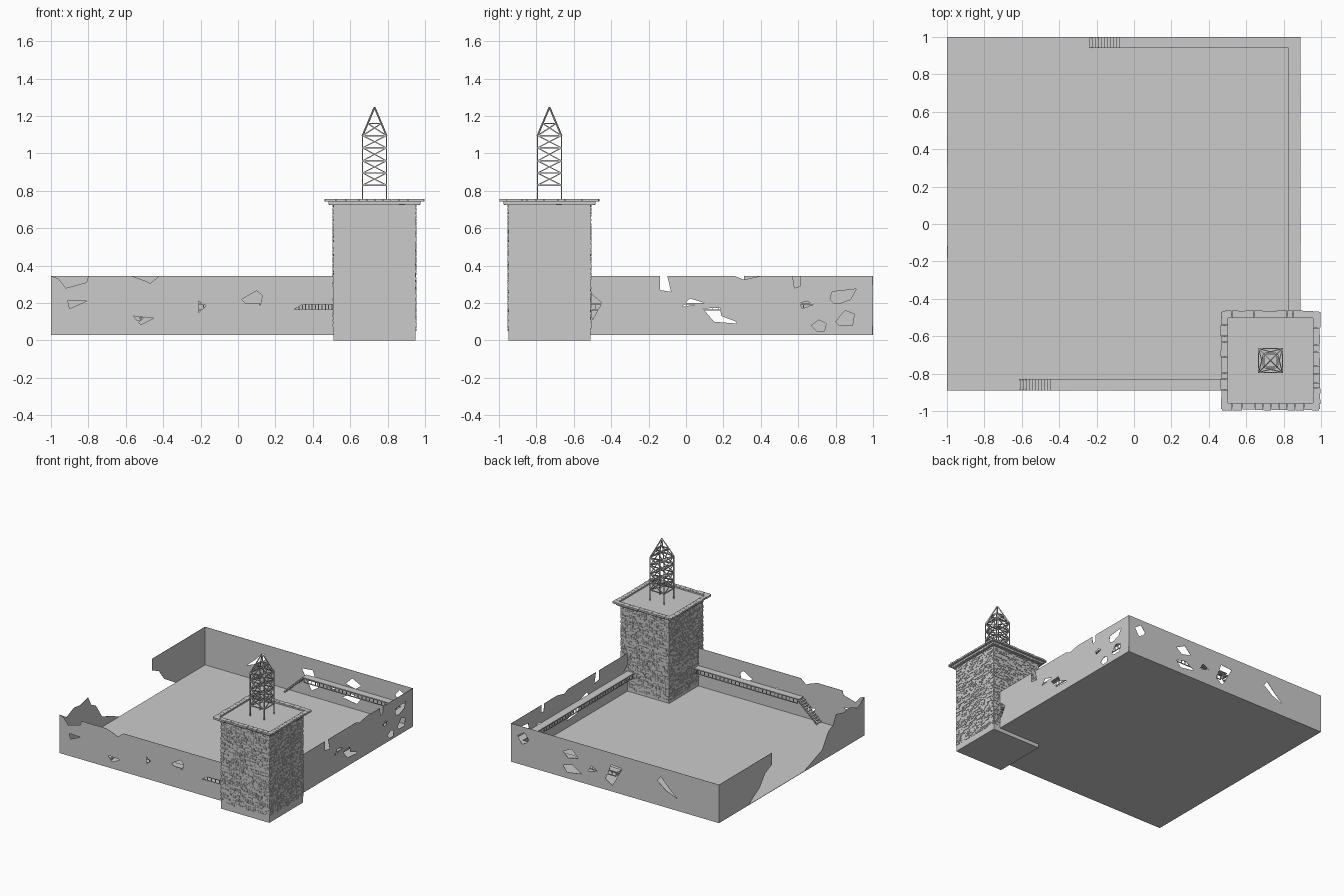
import bpy, bmesh, random
from math import pi
from mathutils import Matrix, Vector

if "Cube" in bpy.data.objects:
    bpy.data.objects.remove(bpy.data.objects["Cube"])

random.seed(4)
TX, TY = 0.73, -0.73           # tower centre
FLOOR, TOP = 0.03, 0.345       # wall bottom and top
DECK = 0.2                     # walkway height


def box(bm, lo, hi, m=Matrix()):
    lo, hi = Vector(lo), Vector(hi)
    s = Matrix.Diagonal((*(hi - lo), 1))
    bmesh.ops.create_cube(bm, size=1, matrix=m @ Matrix.Translation((lo + hi) / 2) @ s)


def beam(bm, a, b, t):
    a, b = Vector(a), Vector(b)
    d = b - a
    m = Matrix.Translation((a + b) / 2) @ d.to_track_quat('Z', 'Y').to_matrix().to_4x4()
    bmesh.ops.create_cube(bm, size=1, matrix=m @ Matrix.Diagonal((t, t, d.length, 1)))


def finish(name, bm):
    me = bpy.data.meshes.new(name)
    bm.to_mesh(me)
    bm.free()
    ob = bpy.data.objects.new(name, me)
    bpy.context.collection.objects.link(ob)
    return ob


def wall(name, loops, matrix):
    """Thin upright sheet: outlines and holes drawn as one filled 2D curve."""
    cu = bpy.data.curves.new(name, 'CURVE')
    cu.dimensions, cu.fill_mode, cu.extrude = '2D', 'BOTH', 0.001
    for pts in loops:
        sp = cu.splines.new('POLY')
        sp.points.add(len(pts) - 1)
        for p, (u, v) in zip(sp.points, pts):
            p.co = (u, v, 0, 1)
        sp.use_cyclic_u = True
    tmp = bpy.data.objects.new(name + "_curve", cu)
    bpy.context.collection.objects.link(tmp)
    dg = bpy.context.evaluated_depsgraph_get()
    me = bpy.data.meshes.new_from_object(tmp.evaluated_get(dg))
    bpy.data.objects.remove(tmp)
    me.transform(matrix)
    ob = bpy.data.objects.new(name, me)
    bpy.context.collection.objects.link(ob)


RX = Matrix.Rotation(pi / 2, 4, 'X')
RZ = Matrix.Rotation(pi / 2, 4, 'Z')

# courtyard floor
bm = bmesh.new()
box(bm, (-1, -0.89, FLOOR), (0.89, 1, FLOOR + 0.003))
finish("courtyard_floor", bm)

# broken walls: first loop is the outline, the rest are holes
wall("front_wall", [
    [(-1, FLOOR), (0.89, FLOOR), (0.89, TOP), (-0.42, TOP), (-0.47, .305), (-0.5, .32), (-0.57, TOP),
     (-0.8, TOP), (-0.81, .31), (-0.92, .28), (-0.96, .33), (-1, TOP)],
    [(-.91, .215), (-.81, .21), (-.9, .17)],
    [(-.56, .13), (-.45, .12), (-.52, .085)],
    [(-.21, .21), (-.17, .185), (-.21, .15)],
    [(.02, .22), (.1, .265), (.13, .24), (.12, .19), (.04, .2)],
    [(.29, .16), (.35, .195), (.55, .195), (.55, .165)],
], Matrix.Translation((0, -0.889, 0)) @ RX)
wall("back_wall", [
    [(-1, FLOOR), (0.89, FLOOR), (0.89, TOP), (-1, TOP)],
    [(.73, .25), (.77, .3), (.83, .26), (.79, .2), (.75, .22)],
    [(.28, .22), (.34, .28), (.42, .24), (.37, .2)],
    [(.25, .1), (.33, .15), (.42, .13), (.38, .08)],
    [(.1, .16), (.16, .19), (.19, .14)],
    [(-.12, .24), (-.02, .25), (.03, .12), (-.03, .08), (-.07, .15)],
    [(-.62, .13), (-.55, .19), (-.47, .27), (-.44, .23), (-.52, .17)],
], Matrix.Translation((0, 0.999, 0)) @ RX)
wall("right_wall", [
    [(-.89, FLOOR), (1, FLOOR), (1, TOP), (.61, TOP), (.61, .29), (.58, .28), (.57, TOP), (.4, TOP),
     (.31, .325), (.26, TOP), (-.1, TOP), (-.08, .26), (-.14, .27), (-.14, TOP), (-.89, TOP)],
    [(-.52, .26), (-.45, .2), (-.5, .11)],
    [(-.02, .18), (.02, .225), (.1, .2)],
    [(.09, .17), (.18, .175), (.19, .13), (.27, .1), (.27, .09), (.15, .1)],
    [(.61, .2), (.65, .21), (.68, .19), (.62, .17)],
    [(.67, .08), (.71, .11), (.75, .09), (.74, .05), (.7, .05)],
    [(.77, .22), (.78, .26), (.91, .275), (.88, .22), (.8, .19)],
    [(.8, .1), (.85, .16), (.9, .14), (.89, .08), (.82, .08)],
], Matrix.Translation((0.889, 0, 0)) @ RZ @ RX)
wall("left_wall", [
    [(-.89, FLOOR), (-.11, FLOOR), (-.2, .07), (-.34, .12), (-.42, .24), (-.48, .27), (-.52, TOP),
     (-.62, .32), (-.7, .33), (-.8, .29), (-.89, TOP)],
    [(.62, FLOOR), (1, FLOOR), (1, TOP), (.31, TOP), (.31, .25), (.4, .21), (.47, .12)],
], Matrix.Translation((-0.999, 0, 0)) @ RZ @ RX)


# wooden walkways with picketed undersides
def walkway(name, x0, y0, x1, y1):
    bm = bmesh.new()
    box(bm, (x0, y0, DECK - 0.008), (x1, y1, DECK))
    along_x = x1 - x0 > y1 - y0
    length = max(x1 - x0, y1 - y0)
    n = round(length / 0.035)
    for side in (0, 1):
        c = ((y0 + 0.003, y1 - 0.003) if along_x else (x0 + 0.003, x1 - 0.003))[side]
        pt = (lambda s, z: (x0 + s, c, z)) if along_x else (lambda s, z: (c, y0 + s, z))
        beam(bm, pt(0, 0.162), pt(length, 0.162), 0.006)
        for i in range(n + 1):
            beam(bm, pt(i * length / n, 0.16), pt(i * length / n, DECK - 0.004), 0.005)
    finish(name, bm)


def stairs(name, x0, x1, y0, y1, n=11):
    bm = bmesh.new()
    for i in range(n):
        xa, xb = x0 + (x1 - x0) * i / n, x0 + (x1 - x0) * (i + 1) / n
        z = FLOOR + (DECK - FLOOR) * (i + 1) / n
        box(bm, (xa, y0, z - 0.006), (xb, y1, z))
    for y in (y0 + 0.003, y1 - 0.003):
        beam(bm, (x0, y, FLOOR), (x1, y, DECK - 0.012), 0.006)
    finish(name, bm)


walkway("front_walkway", -0.43, -0.888, 0.52, -0.83)
walkway("back_walkway", -0.06, 0.94, 0.888, 0.998)
walkway("right_walkway", 0.825, -0.52, 0.888, 0.94)
stairs("front_stairs", -0.61, -0.43, -0.888, -0.83)
stairs("back_stairs", -0.24, -0.06, 0.94, 0.998)

# tower core
AT = Matrix.Translation((TX, TY, 0))
bm = bmesh.new()
box(bm, (-.22, -.22, 0), (.22, .22, 0.735), AT)
finish("tower_core", bm)


# courses of stones on one side, repeated round the tower
def course(bm, half, depth, z0, z1, lmin, lmax, jut, gap):
    for k in range(4):
        m = AT @ Matrix.Rotation(k * pi / 2, 4, 'Z')
        u = -half
        while u < half - 0.004:
            v = min(half, u + random.uniform(lmin, lmax))
            if half - v < lmin * 0.5:
                v = half
            d = random.uniform(0, jut)
            box(bm, (u + gap, -half - d, z0 + gap), (v - gap, -half + depth, z1 - gap), m)
            u = v


bm = bmesh.new()
ROWS, H = 54, 0.0125
for r in range(ROWS):
    course(bm, 0.2195, 0.004, 0.05 + r * H, 0.05 + (r + 1) * H, 0.018, 0.05, 0.005, 0.0007)
finish("tower_bricks", bm)

# roof slab and its stone rim
bm = bmesh.new()
box(bm, (-.245, -.245, 0.728), (.245, .245, 0.744), AT)
finish("roof_slab", bm)
bm = bmesh.new()
course(bm, 0.236, 0.03, 0.722, 0.738, 0.02, 0.05, 0.008, 0.001)
course(bm, 0.261, 0.033, 0.741, 0.757, 0.025, 0.06, 0.008, 0.001)
finish("roof_rim_stones", bm)

# lattice mast
bm = bmesh.new()
W, T = 0.064, 0.007
levels = [0.83, 0.895, 0.96, 1.03, 1.095]
CORNERS = [(-1, -1), (1, -1), (1, 1), (-1, 1)]
apex = (TX, TY, 1.247)


def corner(i, z):
    w = W if z <= 1.095 else W * (1.247 - z) / (1.247 - 1.095)
    return (TX + CORNERS[i % 4][0] * w, TY + CORNERS[i % 4][1] * w, z)


for i in range(4):
    beam(bm, corner(i, 0.74), corner(i, 1.095), T)
    beam(bm, corner(i, 1.095), apex, T)
    for z in levels + [1.16]:
        beam(bm, corner(i, z), corner(i + 1, z), T)
    for a, b in zip(levels, levels[1:] + [1.16]):
        beam(bm, corner(i, a), corner(i + 1, b), T * 0.8)
        beam(bm, corner(i + 1, a), corner(i, b), T * 0.8)
finish("lattice_mast", bm)
